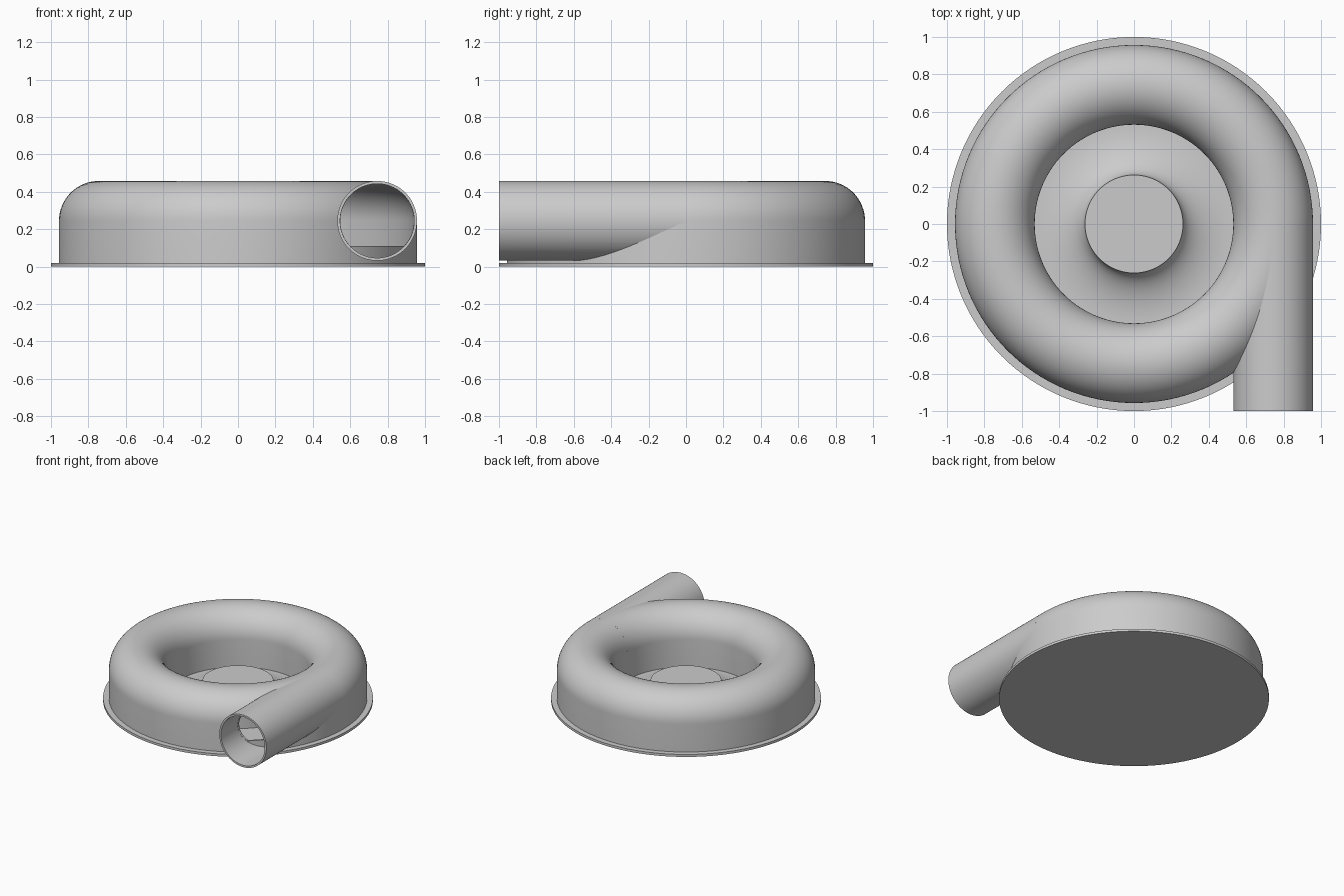
import bpy, bmesh
from math import cos, sin, pi, radians
from mathutils import Matrix

if "Cube" in bpy.data.objects:
    bpy.data.objects.remove(bpy.data.objects["Cube"], do_unlink=True)

SEG = 128
RING, TUBE, WALL = 0.744, 0.213, 0.015   # scroll centre radius, tube radius, wall
MID, PLATE = 0.245, 0.02                 # tube centre height, plate thickness

metal = bpy.data.materials.new("light_grey_metal")
metal.use_nodes = True
grey = (0.6, 0.6, 0.6, 1)
metal.diffuse_color = grey
metal.node_tree.nodes["Principled BSDF"].inputs["Base Color"].default_value = grey


def finish(name, bm):
    bmesh.ops.remove_doubles(bm, verts=bm.verts, dist=1e-5)
    bmesh.ops.recalc_face_normals(bm, faces=bm.faces)
    mesh = bpy.data.meshes.new(name)
    bm.to_mesh(mesh)
    bm.free()
    mesh.materials.append(metal)
    obj = bpy.data.objects.new(name, mesh)
    bpy.context.collection.objects.link(obj)
    return obj


def revolve(name, profile, closed=False):
    """Spin a list of (radius, height) points around z."""
    bm = bmesh.new()
    verts = [bm.verts.new((r, 0, z)) for r, z in profile]
    ends = verts[1:] + verts[:1] if closed else verts[1:]
    edges = [bm.edges.new(pair) for pair in zip(verts, ends)]
    bmesh.ops.spin(bm, geom=verts + edges, cent=(0, 0, 0), axis=(0, 0, 1),
                   angle=2 * pi, steps=SEG, use_merge=True)
    return finish(name, bm)


def cylinder_y(name, radius, y0, y1):
    """Solid cylinder along y on the outlet axis."""
    bm = bmesh.new()
    place = Matrix.Translation((RING, (y0 + y1) / 2, MID)) @ Matrix.Rotation(pi / 2, 4, "X")
    bmesh.ops.create_cone(bm, cap_ends=True, segments=96, radius1=radius,
                          radius2=radius, depth=y1 - y0, matrix=place)
    return finish(name, bm)


def arch(radius, foot):
    """Round-topped section with straight legs down to the foot."""
    top = [(RING + radius * cos(pi * i / 32), MID + radius * sin(pi * i / 32))
           for i in range(33)]
    return [(RING + radius, foot)] + top + [(RING - radius, foot)]


def cut(obj, tool):
    mod = obj.modifiers.new("cut", "BOOLEAN")
    mod.operation, mod.solver, mod.object = "DIFFERENCE", "EXACT", tool
    tool.hide_render = True
    tool.hide_set(True)


# Base plate
revolve("base_plate", [(0, 0), (1, 0), (1, PLATE), (0, PLATE)])

# Central hub with a concave flare down to the plate
flare = [(0.53 - 0.268 * cos(a), 0.16 - 0.138 * sin(a))
         for a in (pi / 2 * i / 20 for i in range(21))]
revolve("hub", [(0, 0.16)] + flare + [(0.53, 0.01), (0, 0.01)])

# Hollow scroll casing
casing = revolve("scroll_casing", arch(TUBE, 0.01) + arch(TUBE - WALL, 0.01)[::-1], True)

# Straight tangential outlet pipe
pipe = cylinder_y("outlet_pipe", TUBE, -1, 0)
cut(pipe, cylinder_y("bore_cutter", TUBE - WALL, -1.1, 0.1))
cut(pipe, revolve("cavity_cutter", arch(TUBE - WALL / 2, -0.05), True))

# Opening from the pipe into the casing, leaving a low sill
bm = bmesh.new()
bore = cylinder_y("opening_cutter", TUBE - WALL - 0.001, -0.98, -0.02)
bm.from_mesh(bore.data)
bmesh.ops.bisect_plane(bm, geom=bm.verts[:] + bm.edges[:] + bm.faces[:],
                       plane_co=(0, 0, 0.11), plane_no=(0, 0, 1), clear_inner=True)
bmesh.ops.holes_fill(bm, edges=[e for e in bm.edges if e.is_boundary], sides=0)
bmesh.ops.recalc_face_normals(bm, faces=bm.faces)
bm.to_mesh(bore.data)
bm.free()
cut(casing, bore)

# Smooth shading with sharp rims
for obj in [o for o in bpy.context.collection.objects if o.type == "MESH" and not o.hide_render]:
    bpy.ops.object.select_all(action="DESELECT")
    bpy.context.view_layer.objects.active = obj
    obj.select_set(True)
    for mod in list(obj.modifiers):
        bpy.ops.object.modifier_apply(modifier=mod.name)
    bpy.ops.object.shade_smooth_by_angle(angle=radians(30))
